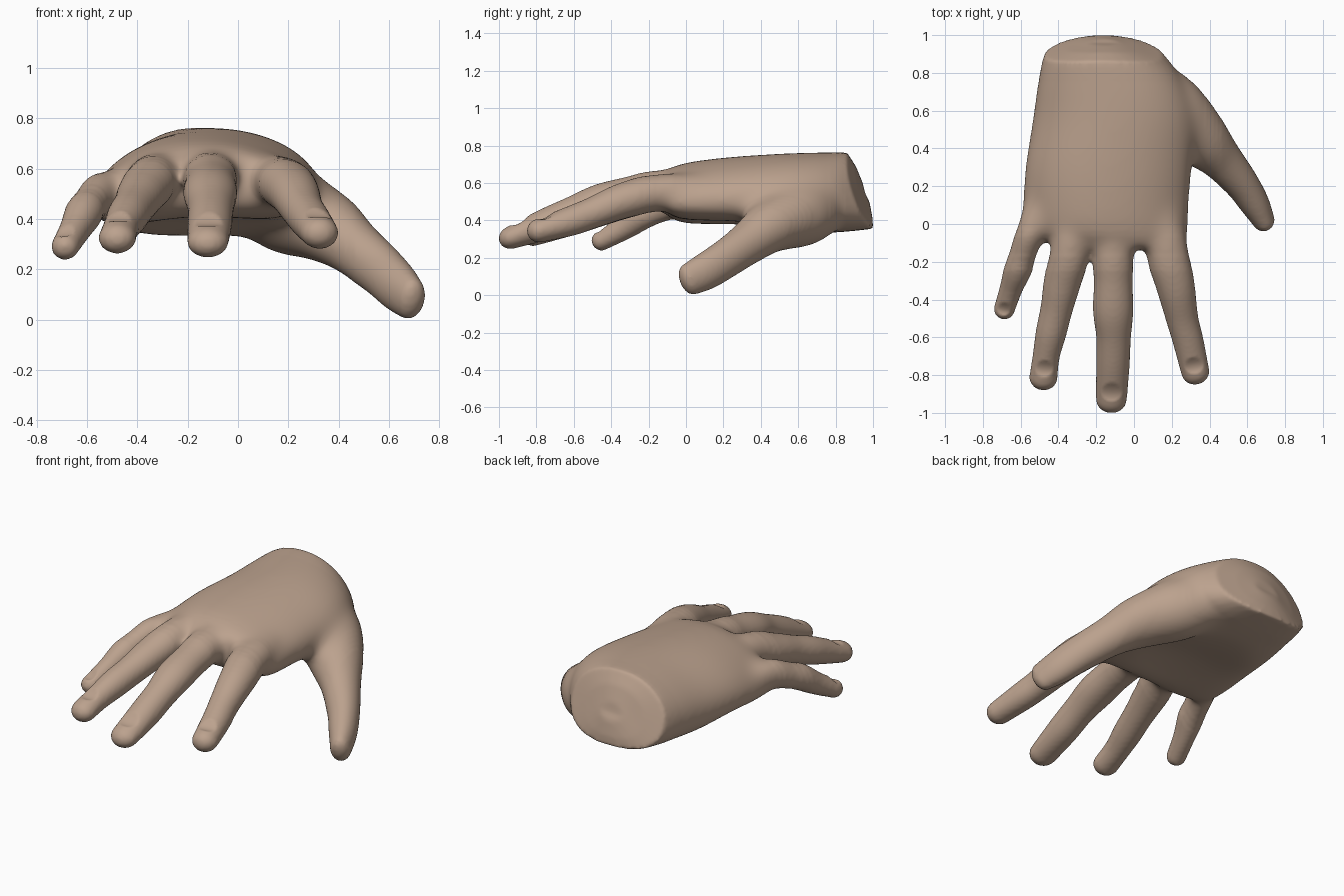
import bpy, bmesh, math
from mathutils import Vector

if "Cube" in bpy.data.objects:
    bpy.data.objects.remove(bpy.data.objects["Cube"])

SIDES = 32
bm = bmesh.new()


def spline(rows, steps):
    """Catmull-Rom interpolation of rows of numbers."""
    out, n = [], len(rows)
    for i in range(n - 1):
        a, b, c, d = (rows[max(0, min(n - 1, i + k))] for k in (-1, 0, 1, 2))
        for s in range(steps):
            t = s / steps
            out.append([0.5 * (2 * q + (r - p) * t + (2 * p - 5 * q + 4 * r - w) * t * t
                               + (3 * q - p - 3 * r + w) * t ** 3)
                        for p, q, r, w in zip(a, b, c, d)])
    return out + [list(rows[-1])]


def loft(rings):
    """Skin a closed solid over a list of point rings."""
    start = len(bm.faces)
    vs = [[bm.verts.new(p) for p in ring] for ring in rings]
    for a, b in zip(vs, vs[1:]):
        for i in range(SIDES):
            j = (i + 1) % SIDES
            bm.faces.new((a[i], a[j], b[j], b[i]))
    bm.faces.new(vs[0][::-1])
    bm.faces.new(vs[-1])
    bm.faces.ensure_lookup_table()
    bmesh.ops.recalc_face_normals(bm, faces=bm.faces[start:])


def power(v, e):
    return math.copysign(abs(v) ** e, v)


def palm_ring(y, xl, xr, zt, zb, drop, tilt, bow):
    """Arched oval section whose sides hang lower, the little finger side most."""
    ring = []
    for i in range(SIDES):
        a = 2 * math.pi * i / SIDES
        u, w = power(math.cos(a), 0.88), power(math.sin(a), 0.88)
        sag = drop * (1 if u < 0 else 0.55)
        ring.append(((xl + xr) / 2 + (xr - xl) / 2 * u, y - tilt * w - bow * u * u,
                     (zt + zb) / 2 + (zt - zb) / 2 * w - sag * u * u))
    return ring


def digit(rows, blunt=0.95, grow=1.07):
    """Tapered finger along (x, y, z, half width, half height), with a rounded tip."""
    st = spline(rows, 5)
    pts = [Vector(s[:3]) for s in st]
    rings = []
    for i, s in enumerate(st):
        d = (pts[min(i + 1, len(pts) - 1)] - pts[max(i - 1, 0)]).normalized()
        side = d.cross(Vector((0, 0, 1))).normalized()
        up = side.cross(d)
        steps = [(0, grow)]
        if i == len(st) - 1:
            steps += [(math.sin(t), grow * math.cos(t)) for t in (0.3, 0.6, 0.9, 1.2, 1.45)]
        for off, k in steps:
            c = pts[i] + d * off * blunt * s[3]
            rings.append([c + side * math.cos(a) * s[3] * k + up * math.sin(a) * s[4] * k
                          for a in (2 * math.pi * j / SIDES for j in range(SIDES))])
    loft(rings)


# Palm, from the slanted wrist end to the knuckles
wrist = [(0.963, -0.24, -0.08, 0.60, 0.50, 0.01, 0.018, 0.005),
         (0.953, -0.36, 0.03, 0.69, 0.41, 0.03, 0.045, 0.02)]
palm = [(0.93, -0.475, 0.15, 0.765, 0.355, 0.05, 0.07, 0.035),
        (0.76, -0.51, 0.26, 0.765, 0.335, 0.06, 0.03, 0),
        (0.55, -0.54, 0.33, 0.76, 0.335, 0.08, 0, 0),
        (0.30, -0.58, 0.31, 0.745, 0.375, 0.09, 0, 0),
        (0.10, -0.59, 0.295, 0.725, 0.395, 0.11, 0, 0),
        (-0.04, -0.56, 0.29, 0.70, 0.41, 0.11, 0, 0),
        (-0.13, -0.38, 0.25, 0.65, 0.46, 0.07, 0, 0)]
loft([palm_ring(*r) for r in wrist + spline(palm, 4)])

# Little finger
digit([(-0.47, 0.16, 0.49, 0.08, 0.08), (-0.54, -0.02, 0.505, 0.076, 0.085),
       (-0.59, -0.16, 0.455, 0.07, 0.075), (-0.615, -0.24, 0.42, 0.07, 0.072),
       (-0.65, -0.34, 0.355, 0.057, 0.06), (-0.688, -0.455, 0.29, 0.052, 0.05)])
# Ring finger
digit([(-0.32, 0.12, 0.55, 0.09, 0.09), (-0.335, -0.12, 0.56, 0.10, 0.095),
       (-0.38, -0.31, 0.505, 0.092, 0.085), (-0.41, -0.45, 0.455, 0.08, 0.078),
       (-0.44, -0.58, 0.41, 0.076, 0.076), (-0.465, -0.70, 0.365, 0.067, 0.066),
       (-0.48, -0.815, 0.325, 0.07, 0.058)])
# Middle finger
digit([(-0.10, 0.12, 0.58, 0.10, 0.09), (-0.11, -0.14, 0.57, 0.105, 0.095),
       (-0.11, -0.30, 0.54, 0.096, 0.088), (-0.11, -0.46, 0.50, 0.10, 0.088),
       (-0.108, -0.60, 0.445, 0.086, 0.08), (-0.112, -0.75, 0.38, 0.083, 0.078),
       (-0.12, -0.93, 0.31, 0.077, 0.058)])
# Index finger
digit([(0.12, 0.20, 0.55, 0.10, 0.09), (0.17, -0.12, 0.55, 0.108, 0.095),
       (0.218, -0.32, 0.51, 0.096, 0.09), (0.255, -0.50, 0.44, 0.08, 0.078),
       (0.287, -0.62, 0.395, 0.076, 0.074), (0.325, -0.785, 0.345, 0.07, 0.06)])
# Thumb and its mound
digit([(0.0, 0.81, 0.48, 0.10, 0.10), (0.18, 0.64, 0.44, 0.165, 0.165),
       (0.335, 0.465, 0.375, 0.15, 0.14), (0.46, 0.34, 0.285, 0.108, 0.108),
       (0.565, 0.22, 0.20, 0.086, 0.098), (0.637, 0.11, 0.13, 0.074, 0.094),
       (0.685, 0.02, 0.085, 0.056, 0.082)])

mesh = bpy.data.meshes.new("hand")
bm.to_mesh(mesh)
bm.free()
hand = bpy.data.objects.new("hand", mesh)
bpy.context.collection.objects.link(hand)

# Fuse the parts into one skin and soften the joins
remesh = hand.modifiers.new("fuse", "REMESH")
remesh.mode = "VOXEL"
remesh.voxel_size = 0.012
smooth = hand.modifiers.new("soften", "SMOOTH")
smooth.factor = 0.5
smooth.iterations = 6
fused = bpy.data.meshes.new_from_object(hand.evaluated_get(bpy.context.evaluated_depsgraph_get()))
hand.modifiers.clear()
hand.data = fused

# Hollow the underside of the palm
bm = bmesh.new()
bm.from_mesh(fused)
bm.normal_update()
for v in bm.verts:
    if v.normal.z < 0 and v.co.y > -0.1:
        d = ((v.co.x + 0.14) / 0.3) ** 2 + ((v.co.y - 0.33) / 0.36) ** 2
        if d < 1:
            v.co.z += 0.03 * (1 - d)

# Blend the thumb mound and finger roots deeper into the palm
for low, high, right in ((-0.24, 0.85, 0.46), (-0.21, 0.83, 0.44), (-0.17, 0.81, 0.42),
                         (-0.06, 0.79, 0.40), (-0.03, 0.77, 0.38)):
    zone = [v for v in bm.verts if low < v.co.y < high and v.co.x < right]
    for _ in range(13):
        bmesh.ops.smooth_vert(bm, verts=zone, factor=0.5,
                              use_axis_x=True, use_axis_y=True, use_axis_z=True)
bm.to_mesh(fused)
bm.free()

# Nail beds pressed into the fingertips: x, y, half width, half length
nails = [(-0.69, -0.45, 0.035, 0.035), (-0.475, -0.765, 0.047, 0.045),
         (-0.118, -0.89, 0.055, 0.05), (0.318, -0.75, 0.05, 0.045)]
for v in fused.vertices:
    if v.normal.z > 0.3:
        for x, y, w, l in nails:
            d = ((v.co.x - x) / w) ** 2 + ((v.co.y - y) / l) ** 2
            if d < 1:
                v.co.z -= 0.016 * (1 - d)

skin = bpy.data.materials.new("skin")
skin.diffuse_color = (0.50, 0.36, 0.27, 1)
skin.use_nodes = True
skin.node_tree.nodes["Principled BSDF"].inputs["Base Color"].default_value = skin.diffuse_color
fused.materials.clear()
fused.materials.append(skin)
for p in fused.polygons:
    p.material_index = 0
bpy.context.view_layer.objects.active = hand
hand.select_set(True)
bpy.ops.object.shade_smooth_by_angle(angle=math.radians(50))
